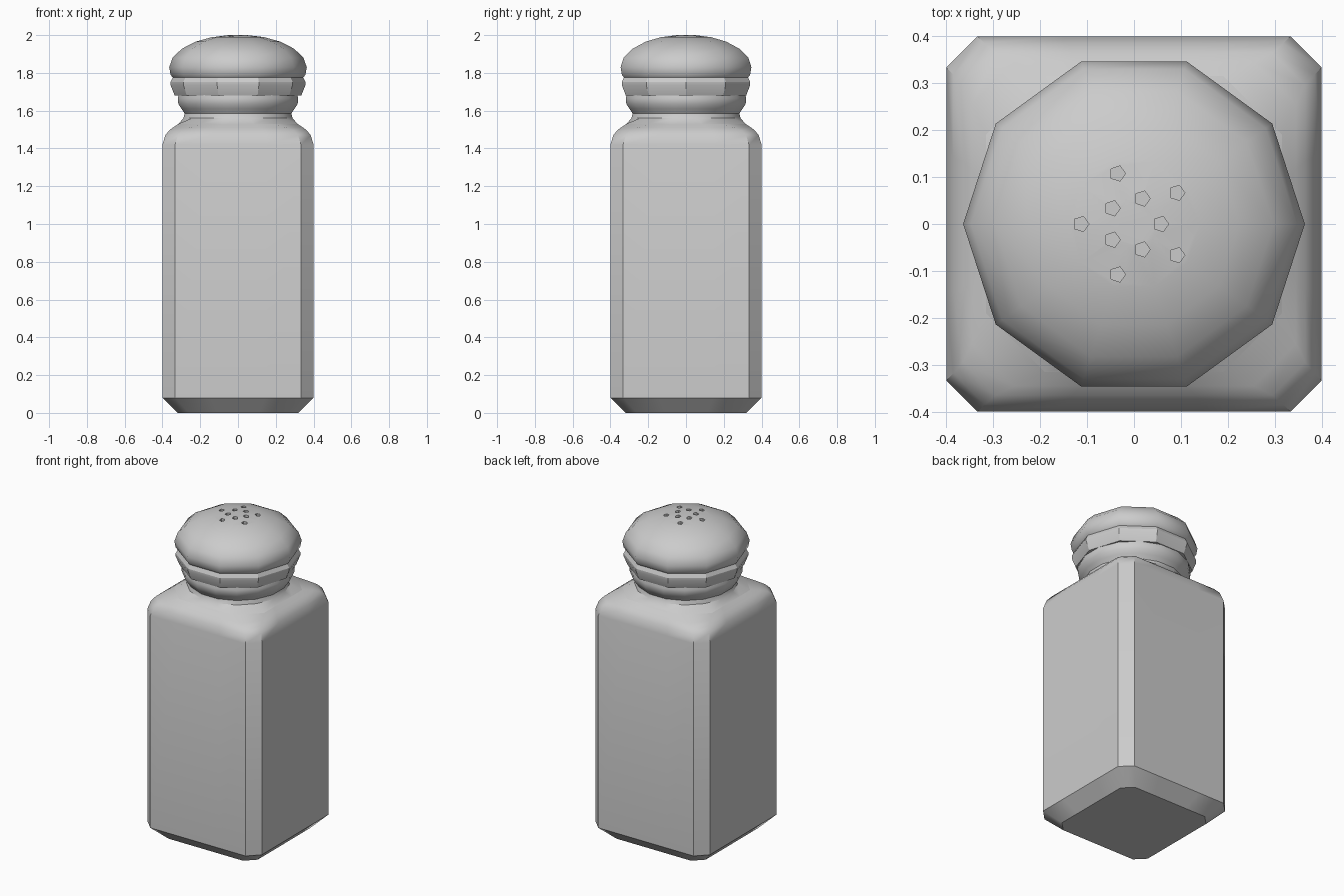
import bpy, bmesh
from math import sin, cos, pi, radians
from mathutils import Matrix

if "Cube" in bpy.data.objects:
    bpy.data.objects.remove(bpy.data.objects["Cube"])


def square_ring(hw, ch, z):
    """Chamfered square, 16 points: four along each side."""
    s = hw - ch
    pts = []
    for k in range(4):
        a = k * pi / 2
        for t in (-s, -0.45 * s, 0.45 * s, s):
            pts.append((hw * cos(a) - t * sin(a), hw * sin(a) + t * cos(a), z))
    return pts


def round_ring(r, z, n=16, start=-radians(33.75)):
    return [(r * cos(start + 2 * pi * i / n), r * sin(start + 2 * pi * i / n), z)
            for i in range(n)]


def loft(name, rings, sharp=()):
    """Skin consecutive rings, cap both ends, mark chosen rings as sharp."""
    bm = bmesh.new()
    vs = [[bm.verts.new(p) for p in ring] for ring in rings]
    n = len(vs[0])
    for a, b in zip(vs, vs[1:]):
        for i in range(n):
            j = (i + 1) % n
            bm.faces.new((a[i], a[j], b[j], b[i]))
    bm.faces.new(vs[0][::-1])
    bm.faces.new(vs[-1])
    bmesh.ops.recalc_face_normals(bm, faces=bm.faces)
    for k in sharp:
        for i in range(n):
            bm.edges.get((vs[k][i], vs[k][(i + 1) % n])).smooth = False
    return make_object(name, bm)


def make_object(name, bm):
    me = bpy.data.meshes.new(name)
    bm.to_mesh(me)
    bm.free()
    ob = bpy.data.objects.new(name, me)
    bpy.context.collection.objects.link(ob)
    return ob


def activate(ob):
    bpy.ops.object.select_all(action='DESELECT')
    ob.select_set(True)
    bpy.context.view_layer.objects.active = ob


def smooth(ob, angle):
    activate(ob)
    bpy.ops.object.shade_smooth_by_angle(angle=radians(angle))


# Glass body: bevelled foot, straight walls, rounded shoulder, pinched neck
body = [square_ring(*p) for p in (
    (0.32, 0.06, 0.0), (0.40, 0.067, 0.08), (0.40, 0.067, 1.42),
    (0.385, 0.067, 1.47), (0.365, 0.07, 1.495), (0.345, 0.09, 1.51),
    (0.315, 0.125, 1.53))]
body += [round_ring(r, z) for r, z in (
    (0.295, 1.56), (0.288, 1.585), (0.305, 1.61), (0.322, 1.635),
    (0.325, 1.665), (0.315, 1.70))]
smooth(loft("glass_body", body, sharp=(6,)), 35)

# Faceted ten-sided skirt of the lid
skirt = [round_ring(r, z, 10, 0) for r, z in (
    (0.335, 1.68), (0.357, 1.735), (0.357, 1.752), (0.345, 1.775))]
smooth(loft("lid_skirt", skirt), 25)

# Smooth ten-sided dome of the lid
dome_profile = ((0.345, 1.775), (0.357, 1.79), (0.364, 1.83), (0.347, 1.88),
                (0.297, 1.928), (0.225, 1.965), (0.14, 1.989), (0.05, 2.0))
dome = loft("lid_dome", [round_ring(r, z, 10, 0) for r, z in dome_profile], sharp=(0,))

# Pentagonal pouring holes in two staggered rings of five
bm = bmesh.new()
for radius, offset in ((0.057, 0), (0.113, pi / 5)):
    for k in range(5):
        a = offset + 2 * pi * k / 5
        ret = bmesh.ops.create_cone(bm, cap_ends=True, segments=5,
                                    radius1=0.017, radius2=0.017, depth=0.1)
        pts = ret["verts"]
        lead = max(pts, key=lambda v: v.co.x).co
        # turn each pentagon so that one corner points along +x
        turn = next(t for t in (0, pi / 10, -pi / 10, pi / 5, pi / 2, -pi / 2)
                    if abs(lead.x * cos(t) - lead.y * sin(t) - 0.017) < 1e-4)
        move = Matrix.Translation((radius * cos(a), radius * sin(a), 2.015))
        bmesh.ops.transform(bm, matrix=move @ Matrix.Rotation(turn, 4, 'Z'), verts=pts)
cutter = make_object("hole_cutter", bm)
cutter.hide_render = True
activate(dome)
mod = dome.modifiers.new("holes", 'BOOLEAN')
mod.operation = 'DIFFERENCE'
mod.solver = 'EXACT'
mod.object = cutter
bpy.ops.object.modifier_apply(modifier=mod.name)
bpy.data.objects.remove(cutter)
smooth(dome, 38)
